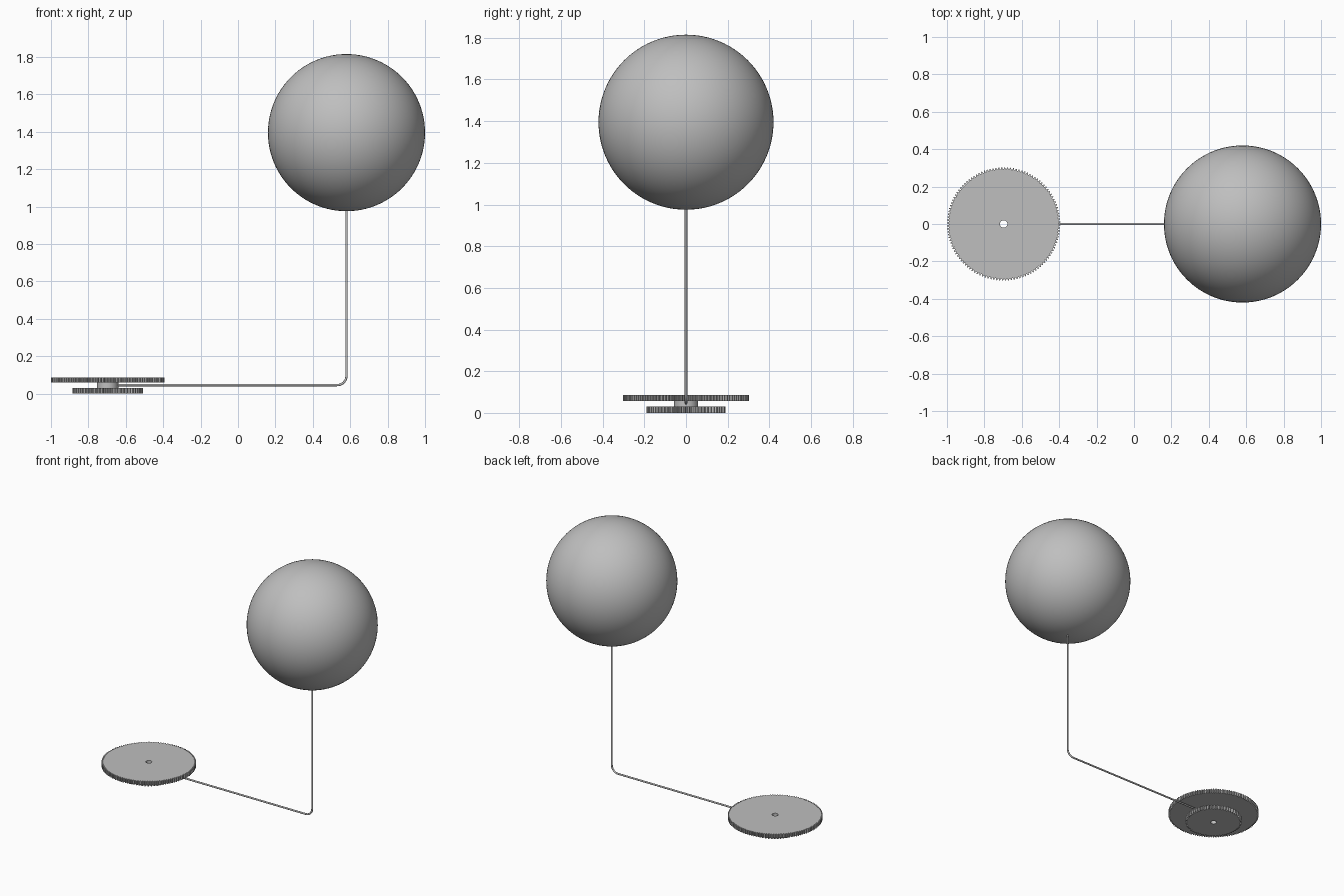
import bpy, bmesh, math
from mathutils import Vector

if "Cube" in bpy.data.objects:
    bpy.data.objects.remove(bpy.data.objects["Cube"])

GEAR_X, BALL_X, BALL_Z, BALL_R = -0.697, 0.58, 1.395, 0.42
ROD_Z, ROD_R, BEND = 0.045, 0.006, 0.05

grey = bpy.data.materials.new("plain grey")
grey.diffuse_color = (0.52, 0.52, 0.52, 1)
grey.use_nodes = True
grey.node_tree.nodes["Principled BSDF"].inputs["Base Color"].default_value = grey.diffuse_color


def add_mesh(name, bm):
    bmesh.ops.recalc_face_normals(bm, faces=bm.faces)
    me = bpy.data.meshes.new(name)
    bm.to_mesh(me)
    bm.free()
    ob = bpy.data.objects.new(name, me)
    bpy.context.collection.objects.link(ob)
    me.materials.append(grey)
    return ob


def smooth(ob, angle):
    bpy.ops.object.select_all(action='DESELECT')
    ob.select_set(True)
    bpy.context.view_layer.objects.active = ob
    bpy.ops.object.shade_smooth_by_angle(angle=math.radians(angle))


def ring_solid(name, outline, bore, z0, z1):
    """Disc with a round bore; outline is a list of (radius, angle)."""
    bm = bmesh.new()
    loops = []
    for z, hole in ((z0, False), (z1, False), (z1, True), (z0, True)):
        loops.append([bm.verts.new((GEAR_X + (bore if hole else r) * math.cos(a),
                                    (bore if hole else r) * math.sin(a), z))
                      for r, a in outline])
    n = len(outline)
    for k in range(4):
        a, b = loops[k], loops[(k + 1) % 4]
        for i in range(n):
            j = (i + 1) % n
            bm.faces.new((a[i], a[j], b[j], b[i]))
    return add_mesh(name, bm)


def gear_outline(teeth, tip, root):
    pitch = 2 * math.pi / teeth
    tooth = ((root, 0.0), (root, 0.3), (tip, 0.5), (tip, 0.8))
    return [(r, (t + f) * pitch) for t in range(teeth) for r, f in tooth]


# two gears joined by a hub, with a bore right through
ring_solid("small_gear", gear_outline(60, 0.189, 0.177), 0.02, 0.0, 0.03)
ring_solid("large_gear", gear_outline(120, 0.303, 0.293), 0.02, 0.058, 0.086)
hub = ring_solid("gear_hub", [(0.057, i * math.pi / 32) for i in range(64)], 0.02, 0.03, 0.058)
smooth(hub, 30)

# bent rod from the hub to the ball
path = [Vector((GEAR_X + 0.045, 0, ROD_Z))]
for i in range(11):
    a = i / 10 * math.pi / 2
    path.append(Vector((BALL_X - BEND + BEND * math.sin(a), 0, ROD_Z + BEND - BEND * math.cos(a))))
path.append(Vector((BALL_X, 0, BALL_Z - BALL_R + 0.02)))
bm = bmesh.new()
rings = []
for i, p in enumerate(path):
    t = (path[min(i + 1, len(path) - 1)] - path[max(i - 1, 0)]).normalized()
    if i <= 1:
        t = Vector((1, 0, 0))
    elif i >= len(path) - 2:
        t = Vector((0, 0, 1))
    side, up = Vector((0, 1, 0)), t.cross(Vector((0, 1, 0)))
    rings.append([bm.verts.new(p + ROD_R * (math.cos(k * math.pi / 8) * side
                                            + math.sin(k * math.pi / 8) * up)) for k in range(16)])
for a, b in zip(rings, rings[1:]):
    for k in range(16):
        j = (k + 1) % 16
        bm.faces.new((a[k], a[j], b[j], b[k]))
bm.faces.new(rings[0])
bm.faces.new(rings[-1])
smooth(add_mesh("bent_rod", bm), 40)

# float ball
bm = bmesh.new()
bmesh.ops.create_uvsphere(bm, u_segments=96, v_segments=48, radius=BALL_R)
bmesh.ops.translate(bm, verts=bm.verts, vec=(BALL_X, 0, BALL_Z))
smooth(add_mesh("float_ball", bm), 40)
